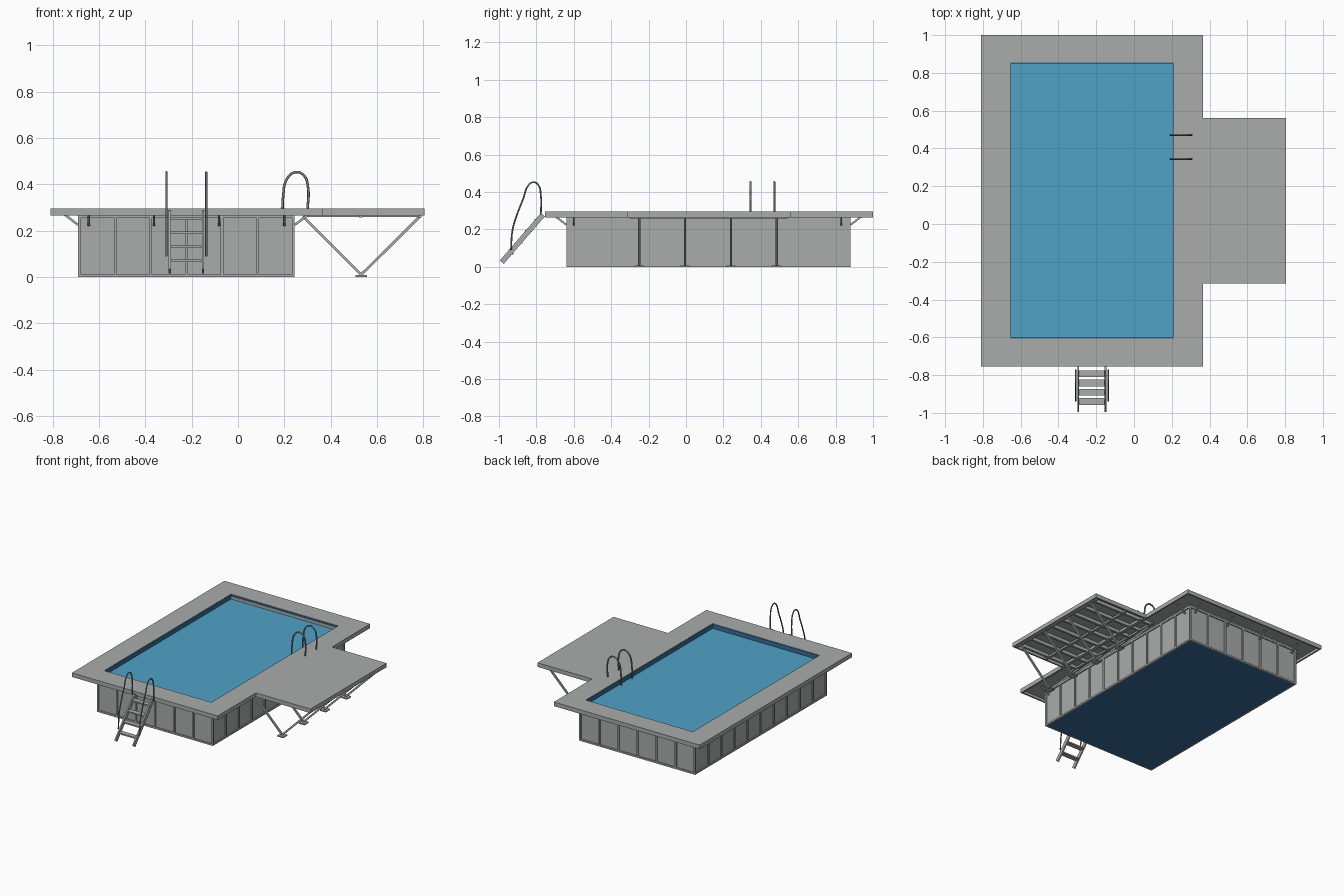
import bpy
import bmesh
from math import radians
from mathutils import Matrix, Vector

if "Cube" in bpy.data.objects:
    bpy.data.objects.remove(bpy.data.objects["Cube"], do_unlink=True)


def material(name, color):
    m = bpy.data.materials.new(name)
    m.use_nodes = True
    m.diffuse_color = (*color, 1)
    m.node_tree.nodes["Principled BSDF"].inputs["Base Color"].default_value = (*color, 1)
    return m


GREY = material("light grey", (0.40, 0.41, 0.41))
METAL = material("rail grey", (0.22, 0.23, 0.23))
WATER = material("water blue", (0.08, 0.36, 0.57))
LINER = material("liner blue", (0.035, 0.15, 0.31))


def finish(name, bm, mat):
    mesh = bpy.data.meshes.new(name)
    bmesh.ops.recalc_face_normals(bm, faces=bm.faces)
    bm.to_mesh(mesh)
    bm.free()
    mesh.materials.append(mat)
    ob = bpy.data.objects.new(name, mesh)
    bpy.context.collection.objects.link(ob)
    return ob


def add_box(bm, x0, x1, y0, y1, z0, z1):
    place = Matrix.Translation(((x0 + x1) / 2, (y0 + y1) / 2, (z0 + z1) / 2))
    size = Matrix.Diagonal((x1 - x0, y1 - y0, z1 - z0, 1))
    bmesh.ops.create_cube(bm, size=1, matrix=place @ size)


def add_strut(bm, a, b, width, depth):
    a, b = Vector(a), Vector(b)
    d = b - a
    turn = d.to_track_quat('Z', 'Y').to_matrix().to_4x4()
    size = Matrix.Diagonal((width, depth, d.length, 1))
    bmesh.ops.create_cube(bm, size=1, matrix=Matrix.Translation((a + b) / 2) @ turn @ size)


def add_ring(bm, rect, t, z0, z1):
    """Four walls of thickness t just inside a rectangle."""
    x0, x1, y0, y1 = rect
    add_box(bm, x0, x1, y0, y0 + t, z0, z1)
    add_box(bm, x0, x1, y1 - t, y1, z0, z1)
    add_box(bm, x0, x0 + t, y0 + t, y1 - t, z0, z1)
    add_box(bm, x1 - t, x1, y0 + t, y1 - t, z0, z1)


def tube(name, points, radius):
    """Smooth bent rail through the points."""
    cu = bpy.data.curves.new(name, 'CURVE')
    cu.dimensions = '3D'
    cu.bevel_depth = radius
    cu.bevel_resolution = 2
    cu.use_fill_caps = True
    cu.resolution_u = 5
    sp = cu.splines.new('BEZIER')
    sp.bezier_points.add(len(points) - 1)
    for bp, p in zip(sp.bezier_points, points):
        bp.co = p
        bp.handle_left_type = bp.handle_right_type = 'AUTO'
    cu.materials.append(METAL)
    ob = bpy.data.objects.new(name, cu)
    bpy.context.collection.objects.link(ob)
    bpy.ops.object.select_all(action='DESELECT')
    ob.select_set(True)
    bpy.context.view_layer.objects.active = ob
    bpy.ops.object.convert(target='MESH')
    bpy.ops.object.shade_smooth_by_angle(angle=radians(50))


DECK = (-0.81, 0.365, -0.755, 1.0)
HOLE = (-0.655, 0.21, -0.605, 0.855)
WALL = (-0.69, 0.245, -0.64, 0.88)
SIDE = (0.365, 0.805, -0.315, 0.56)
TOP, UNDER, BASE = 0.295, 0.265, 0.283

# Main deck: a flat frame around the pool opening
bm = bmesh.new()
xs = (DECK[0], HOLE[0], HOLE[1], DECK[1])
ys = (DECK[2], HOLE[2], HOLE[3], DECK[3])
grid = [[bm.verts.new((x, y, BASE)) for y in ys] for x in xs]
for i in range(3):
    for j in range(3):
        if (i, j) != (1, 1):
            bm.faces.new((grid[i][j], grid[i + 1][j], grid[i + 1][j + 1], grid[i][j + 1]))
solid = bmesh.ops.extrude_face_region(bm, geom=bm.faces[:])
bmesh.ops.translate(bm, verts=[v for v in solid["geom"] if isinstance(v, bmesh.types.BMVert)],
                    vec=(0, 0, TOP - BASE))
finish("deck", bm, GREY)

bm = bmesh.new()
add_ring(bm, DECK, 0.012, UNDER, BASE)
finish("deck_fascia", bm, GREY)

# Side deck
bm = bmesh.new()
add_box(bm, *SIDE, BASE, TOP)
finish("side_deck", bm, GREY)
bm = bmesh.new()
add_ring(bm, SIDE, 0.012, UNDER, BASE)
finish("side_deck_fascia", bm, GREY)

# Joists and edge beams below the side deck
bm = bmesh.new()
for i in range(8):
    y = SIDE[2] + 0.05 + i * 0.111
    add_box(bm, 0.29, 0.79, y - 0.008, y + 0.008, 0.26, BASE)
for x in (0.29, 0.53, 0.785):
    add_box(bm, x - 0.008, x + 0.008, SIDE[2] + 0.015, SIDE[3] - 0.015, 0.258, 0.272)
finish("side_deck_joists", bm, GREY)

# V-shaped supports with foot plates
bm = bmesh.new()
for y in (-0.25, -0.005, 0.24, 0.485):
    for x in (0.28, 0.785):
        add_strut(bm, (x, y, 0.262), (0.532, y, 0.01), 0.012, 0.012)
    add_box(bm, 0.508, 0.556, y - 0.024, y + 0.024, 0, 0.008)
finish("side_deck_supports", bm, GREY)

# Pool wall panels
bm = bmesh.new()
inner = (WALL[0] + 0.008, WALL[1] - 0.008, WALL[2] + 0.008, WALL[3] - 0.008)
add_ring(bm, inner, 0.023, 0.002, BASE)
finish("wall_panels", bm, GREY)

# Wall frame: bottom and top rails with evenly spaced posts
bm = bmesh.new()
add_ring(bm, WALL, 0.01, 0, 0.012)
add_ring(bm, WALL, 0.01, 0.255, UNDER + 0.005)
x0, x1, y0, y1 = WALL
p = 0.006
for i in range(7):
    x = x0 + p + (x1 - x0 - 2 * p) * i / 6
    for ya, yb in ((y0, y0 + 0.01), (y1 - 0.01, y1)):
        add_box(bm, x - p, x + p, ya, yb, 0.012, 0.255)
for i in range(11):
    y = y0 + p + (y1 - y0 - 2 * p) * i / 10
    for xa, xb in ((x0, x0 + 0.01), (x1 - 0.01, x1)):
        add_box(bm, xa, xb, y - p, y + p, 0.012, 0.255)
finish("wall_frame", bm, GREY)

# Angled brackets holding up the deck overhang
bm = bmesh.new()
low, high, reach = 0.225, 0.272, 0.062
for x in (-0.645, -0.363, -0.082, 0.2):
    add_strut(bm, (x, y0, low), (x, y0 - reach, high), 0.01, 0.01)
    add_strut(bm, (x, y1, low), (x, y1 + reach, high), 0.01, 0.01)
for i in range(6):
    y = -0.6 + i * 0.286
    add_strut(bm, (x0, y, low), (x0 - reach, y, high), 0.01, 0.01)
    if i in (0, 5):
        add_strut(bm, (x1, y, low), (x1 + reach, y, high), 0.01, 0.01)
finish("deck_brackets", bm, GREY)

# Liner, pool floor and water
bm = bmesh.new()
add_ring(bm, HOLE, 0.004, 0.004, 0.293)
add_box(bm, x0 + 0.01, x1 - 0.01, y0 + 0.01, y1 - 0.01, 0.001, 0.006)
finish("pool_liner", bm, LINER)
bm = bmesh.new()
add_box(bm, HOLE[0] + 0.003, HOLE[1] - 0.003, HOLE[2] + 0.003, HOLE[3] - 0.003, 0.255, 0.262)
finish("water", bm, WATER)

# Outside ladder: sloping stringers and treads
bm = bmesh.new()
for x in (-0.295, -0.151):
    add_strut(bm, (x, -0.765, 0.279), (x, -0.985, 0.025), 0.01, 0.028)
for i in range(4):
    y, z = -0.94 + i * 0.049, 0.07 + i * 0.0605
    add_box(bm, -0.291, -0.155, y - 0.018, y + 0.018, z - 0.005, z + 0.005)
finish("outside_ladder", bm, GREY)

# Outside ladder handrails
arc = [(-0.776, 0.28), (-0.776, 0.38), (-0.79, 0.438), (-0.815, 0.453), (-0.843, 0.435),
       (-0.87, 0.365), (-0.905, 0.275), (-0.927, 0.2), (-0.936, 0.09)]
for side, x in (("right", -0.309), ("left", -0.137)):
    tube("handrail_" + side, [(x, y, z) for y, z in arc], 0.0045)

# Grab rails over the pool edge
arc = [(0.192, 0.255), (0.195, 0.35), (0.212, 0.425), (0.25, 0.453), (0.285, 0.438),
       (0.302, 0.39), (0.3, 0.285)]
for side, y in (("front", 0.345), ("back", 0.472)):
    tube("grab_rail_" + side, [(x, y, z) for x, z in arc], 0.0055)
